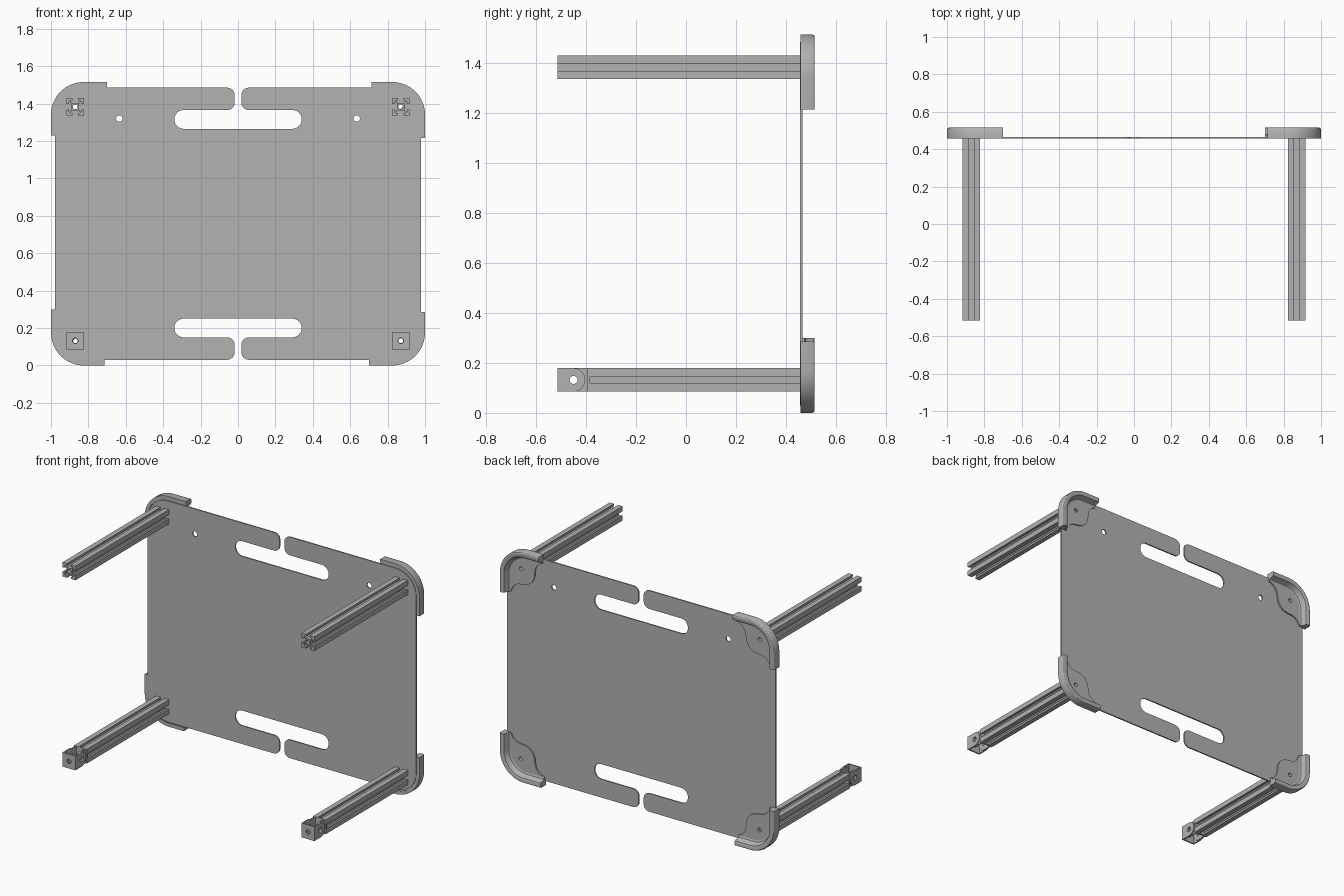
import bpy, bmesh, math
from mathutils import Vector
from mathutils.geometry import interpolate_bezier

if "Cube" in bpy.data.objects:
    bpy.data.objects.remove(bpy.data.objects["Cube"])

HEIGHT = 1.515
FRONT, BACK = 0.457, 0.515      # frame depth range
LEG_X, LEG_Z = 0.87, 0.132      # leg centres, mirrored to each corner
LEG_END = -0.515
BORE = 0.013

grey = bpy.data.materials.new("plain_grey")
grey.use_nodes = True
grey.diffuse_color = (0.45, 0.45, 0.45, 1)
grey.node_tree.nodes["Principled BSDF"].inputs["Base Color"].default_value = grey.diffuse_color


def finish(name, bm):
    bmesh.ops.remove_doubles(bm, verts=bm.verts, dist=1e-5)
    bmesh.ops.recalc_face_normals(bm, faces=bm.faces)
    mesh = bpy.data.meshes.new(name)
    bm.to_mesh(mesh)
    bm.free()
    mesh.materials.clear()
    mesh.materials.append(grey)
    obj = bpy.data.objects.new(name, mesh)
    bpy.context.collection.objects.link(obj)
    bpy.ops.object.select_all(action='DESELECT')
    obj.select_set(True)
    bpy.context.view_layer.objects.active = obj
    bpy.ops.object.shade_smooth_by_angle(angle=math.radians(30))
    return obj


def prism(name, loops, lo, hi, axis='Y'):
    """Extrude flat loops (inner loops become holes) along Y or X."""
    curve = bpy.data.curves.new("outline", 'CURVE')
    curve.dimensions = '2D'
    curve.fill_mode = 'BOTH'
    curve.extrude = (hi - lo) / 2
    for loop in loops:
        spline = curve.splines.new('POLY')
        spline.points.add(len(loop) - 1)
        for point, (a, b) in zip(spline.points, loop):
            point.co = (a, b, 0, 1)
        spline.use_cyclic_u = True
    temp = bpy.data.objects.new("outline", curve)
    bpy.context.collection.objects.link(temp)
    graph = bpy.context.evaluated_depsgraph_get()
    mesh = bpy.data.meshes.new_from_object(temp.evaluated_get(graph))
    bm = bmesh.new()
    bm.from_mesh(mesh)
    bpy.data.objects.remove(temp)
    bpy.data.curves.remove(curve)
    bpy.data.meshes.remove(mesh)
    mid = (lo + hi) / 2
    for v in bm.verts:
        a, b, c = v.co
        v.co = (a, c + mid, b) if axis == 'Y' else (c + mid, a, b)
    return finish(name, bm)


def circle(a, b, r, n=24):
    return [(a + r * math.cos(math.tau * i / n), b + r * math.sin(math.tau * i / n))
            for i in range(n)]


def rounded(corners, steps=8):
    """Polygon of (a, b, radius) corners with filleted corners."""
    out = []
    for i, (a, b, r) in enumerate(corners):
        p = Vector((a, b))
        to_prev = (Vector(corners[i - 1][:2]) - p).normalized()
        to_next = (Vector(corners[(i + 1) % len(corners)][:2]) - p).normalized()
        if r == 0:
            out.append((a, b))
            continue
        centre = p + (to_prev + to_next) * r
        for k in range(steps + 1):
            t = math.pi / 2 * k / steps
            q = centre - to_next * r * math.cos(t) - to_prev * r * math.sin(t)
            out.append(tuple(q))
    return out


# Main panel: rounded sheet with two handle slots opening through the edge gaps
quarter = [(0.34, 0.25, 0.049), (0.34, 0.15, 0.049), (0.018, 0.15, 0.04),
           (0.018, 0.03, 0.04), (0.978, 0.03, 0.15)]
right_half = quarter + [(x, HEIGHT - z, r) for x, z, r in reversed(quarter)]
outline = rounded(right_half + [(-x, z, r) for x, z, r in reversed(right_half)])
holes = [circle(s * 0.635, 1.32, 0.017) for s in (-1, 1)]
holes += [circle(s * LEG_X, z, BORE) for s in (-1, 1) for z in (LEG_Z, HEIGHT - LEG_Z)]
prism("panel", [outline] + holes, FRONT, FRONT + 0.009)


# Corner guards: swept rim plus a dished flange with a wavy edge
LONG, SHORT, RADIUS = 0.30, 0.285, 0.175
RIM = [(0, 0.458), (0, 0.506), (0.003, 0.512), (0.008, BACK), (0.026, BACK),
       (0.032, 0.512), (0.036, 0.504), (0.039, 0.488), (0.045, 0.479),
       (0.056, 0.475), (0.056, 0.464), (0.022, 0.464), (0.022, 0.458)]


def edge_path(d, steps=16):
    arc = [math.pi / 2 * k / steps for k in range(steps + 1)]
    r = RADIUS - d
    return ([(LONG, d)] + [(RADIUS - r * math.sin(t), RADIUS - r * math.cos(t)) for t in arc]
            + [(d, SHORT)])


def corner_guard(name, corner, u, v):
    def place(p):
        return tuple(Vector(corner) + Vector(u) * p[0] + Vector(v) * p[1])

    bm = bmesh.new()
    rows = []
    for d, y in RIM:
        row = []
        for p in edge_path(d):
            x, z = place(p)
            row.append(bm.verts.new((x, y, z)))
        rows.append(row)
    for i, row in enumerate(rows):
        prev = rows[i - 1]
        for k in range(len(row) - 1):
            bm.faces.new((prev[k], prev[k + 1], row[k + 1], row[k]))
    for end in (0, -1):
        bm.faces.new([row[end] for row in rows])
    finish(name + "_rim", bm)

    middle = Vector((0.205, 0.205))
    wave = interpolate_bezier(Vector((0.055, SHORT)), Vector((0.09, 0.2)),
                              Vector((0.155, 0.255)), middle, 12)
    wave += interpolate_bezier(middle, Vector((0.255, 0.155)),
                               Vector((0.2, 0.09)), Vector((LONG, 0.055)), 12)[1:]
    flange = edge_path(0.05)[1:-1] + [tuple(p[:2]) for p in wave]
    bore = circle(1 - LEG_X, LEG_Z, BORE)
    prism(name + "_flange", [[place(p) for p in flange], [place(p) for p in bore]],
          0.465, 0.475)


corner_guard("lower_left_guard", (1, 0), (-1, 0), (0, 1))
corner_guard("upper_left_guard", (1, HEIGHT), (0, -1), (-1, 0))
corner_guard("upper_right_guard", (-1, HEIGHT), (1, 0), (0, -1))
corner_guard("lower_right_guard", (-1, 0), (0, 1), (1, 0))


# Slotted rail legs, with hinge brackets on the lower pair
HALF = 0.047
side = [(HALF, -HALF), (HALF, -0.014), (0.034, -0.014), (0.034, -0.029), (0.02, -0.015),
        (0.02, 0.015), (0.034, 0.029), (0.034, 0.014), (HALF, 0.014)]
rail = []
for turn in range(4):
    rail += side
    side = [(-b, a) for a, b in side]


def hinge_ear(name, x, y_flat, y_round, z):
    toward = 1 if y_round > y_flat else -1
    pivot = y_round - toward * HALF
    arc = [(pivot + toward * HALF * math.cos(t), z + HALF * math.sin(t))
           for t in [math.pi * (k / 16 - 0.5) for k in range(17)]]
    loop = [(y_flat, z - HALF)] + arc + [(y_flat, z + HALF)]
    prism(name, [loop, circle(-0.45, z, 0.016)], x - 0.004, x + 0.004, 'X')


def square_plate(name, x, z, y0, y1):
    square = [(x + a * HALF, z + b * HALF) for a, b in ((-1, -1), (1, -1), (1, 1), (-1, 1))]
    prism(name, [square, circle(x, z, 0.015)], y0, y1)


for s, label in ((1, "left"), (-1, "right")):
    x = s * LEG_X
    for z, level, end in ((HEIGHT - LEG_Z, "upper", LEG_END), (LEG_Z, "lower", -0.385)):
        loop = [(x + a, z + b) for a, b in rail]
        prism(f"{level}_{label}_leg", [loop, circle(x, z, BORE)], end, FRONT)
    z = LEG_Z
    square_plate(f"{label}_hinge_foot", x, z, LEG_END, LEG_END + 0.009)
    square_plate(f"{label}_hinge_base", x, z, -0.395, -0.385)
    for t, which in ((1, "outer"), (-1, "inner")):
        hinge_ear(f"{label}_foot_ear_{which}", x + t * 0.043, LEG_END, -0.403, z)
        hinge_ear(f"{label}_base_ear_{which}", x + t * 0.034, -0.386, -0.497, z)
